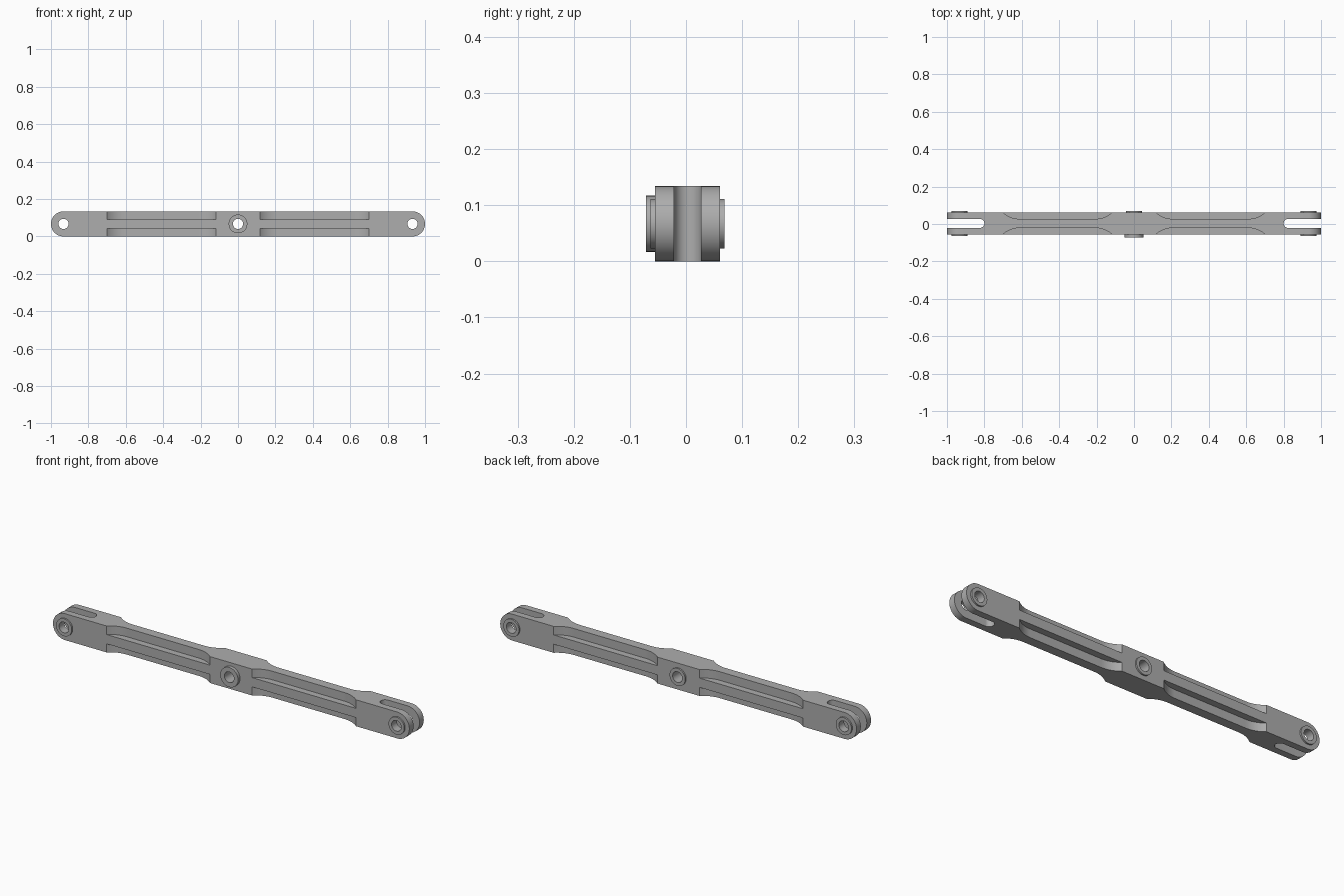
import bpy, bmesh, math
from mathutils import Vector

old = bpy.data.objects.get("Cube")
if old:
    bpy.data.objects.remove(old, do_unlink=True)

# Main sizes
HEIGHT = 0.134
MID = HEIGHT / 2
FRONT, BACK = -0.055, 0.061          # flat sides of the bar
CENTRE = (FRONT + BACK) / 2
PIN_X = 1 - MID                      # end pins share the rounded ends' centres
SLOT = 0.024                         # half width of the fork slot and of the web
RIB = 0.0235                         # half height of the side rib
HOLE = 0.027

metal = bpy.data.materials.new("grey_metal")
metal.use_nodes = True
colour = (0.42, 0.42, 0.42, 1)
metal.diffuse_color = colour
metal.node_tree.nodes["Principled BSDF"].inputs["Base Color"].default_value = colour


def arc(cx, cy, r, start, end, steps):
    """Points along an arc, angles in degrees."""
    angles = [math.radians(start + (end - start) * i / steps) for i in range(steps + 1)]
    return [(cx + r * math.cos(a), cy + r * math.sin(a)) for a in angles]


def prism(bm, profile, plane, low, high):
    """Extrude a closed 2D profile along z (plane 'xy') or along y (plane 'xz')."""
    def place(u, v, w):
        return (u, v, w) if plane == "xy" else (u, w, v)
    face = bm.faces.new([bm.verts.new(place(u, v, low)) for u, v in profile])
    made = bmesh.ops.extrude_face_region(bm, geom=[face])["geom"]
    verts = [g for g in made if isinstance(g, bmesh.types.BMVert)]
    bmesh.ops.translate(bm, verts=verts, vec=Vector(place(0, 0, high - low)))


def disc(bm, x, radius, low, high, steps=48):
    prism(bm, arc(x, MID, radius, 0, 360, steps)[:-1], "xz", low, high)


def make_object(name, bm):
    bmesh.ops.recalc_face_normals(bm, faces=bm.faces)
    mesh = bpy.data.meshes.new(name)
    bm.to_mesh(mesh)
    bm.free()
    obj = bpy.data.objects.new(name, mesh)
    bpy.context.collection.objects.link(obj)
    mesh.materials.append(metal)
    return obj


def cut(obj, cutter):
    """Subtract the cutter and bake the result."""
    mod = obj.modifiers.new("cut", "BOOLEAN")
    mod.operation = "DIFFERENCE"
    mod.solver = "EXACT"
    mod.object = cutter
    graph = bpy.context.evaluated_depsgraph_get()
    mesh = bpy.data.meshes.new_from_object(obj.evaluated_get(graph))
    obj.modifiers.clear()
    obj.data = mesh


# Bar with rounded ends
bm = bmesh.new()
prism(bm, arc(PIN_X, MID, MID, -90, 90, 24) + arc(-PIN_X, MID, MID, 90, 270, 24),
      "xz", FRONT, BACK)
bar = make_object("link_bar", bm)

# Recesses above and below each side rib, with curved run-outs
depth = (BACK - FRONT) / 2 - SLOT
inner, outer, run = 0.118, 0.70, 0.09
radius = (run ** 2 + depth ** 2) / (2 * depth)
sweep = math.degrees(math.asin(run / radius))
bm = bmesh.new()
for side in (-1, 1):
    for end in (-1, 1):
        curve = (arc(inner + run, SLOT + radius, radius, -90 - sweep, -90, 10)
                 + arc(outer - run, SLOT + radius, radius, -90, -90 + sweep, 10))
        curve += [(outer, SLOT + depth + 0.03), (inner, SLOT + depth + 0.03)]
        shape = [(end * x, CENTRE + side * y) for x, y in curve]
        prism(bm, shape, "xy", -0.05, MID - RIB)
        prism(bm, shape, "xy", MID + RIB, HEIGHT + 0.05)
recess_cutter = make_object("recess_cutter", bm)

# Fork slots with a round bottom
bm = bmesh.new()
for end in (-1, 1):
    shape = arc(0.80 + SLOT, CENTRE, SLOT, 90, 270, 16)
    shape += [(1.1, CENTRE - SLOT), (1.1, CENTRE + SLOT)]
    prism(bm, [(end * x, y) for x, y in shape], "xy", -0.05, HEIGHT + 0.05)
slot_cutter = make_object("slot_cutter", bm)

# Pin holes
bm = bmesh.new()
for x in (-PIN_X, 0, PIN_X):
    disc(bm, x, HOLE, -0.2, 0.2)
hole_cutter = make_object("hole_cutter", bm)

# Raised rings around the holes
rings = []
for name, x in (("right", -PIN_X), ("centre", 0), ("left", PIN_X)):
    front_radius, front_face = (0.05, -0.071) if x == 0 else (0.044, -0.063)
    for side, r, low, high in (("front", front_radius, front_face, FRONT + 0.004),
                               ("back", 0.044, BACK - 0.004, 0.069)):
        bm = bmesh.new()
        disc(bm, x, r, low, high)
        rings.append(make_object(f"{name}_{side}_ring", bm))

for cutter in (recess_cutter, slot_cutter, hole_cutter):
    cut(bar, cutter)
for ring in rings:
    cut(ring, hole_cutter)
for cutter in (recess_cutter, slot_cutter, hole_cutter):
    bpy.data.objects.remove(cutter, do_unlink=True)

# Smooth curves, sharp edges
bpy.ops.object.select_all(action="DESELECT")
for obj in [bar] + rings:
    obj.select_set(True)
bpy.context.view_layer.objects.active = bar
bpy.ops.object.shade_smooth_by_angle(angle=math.radians(30))
